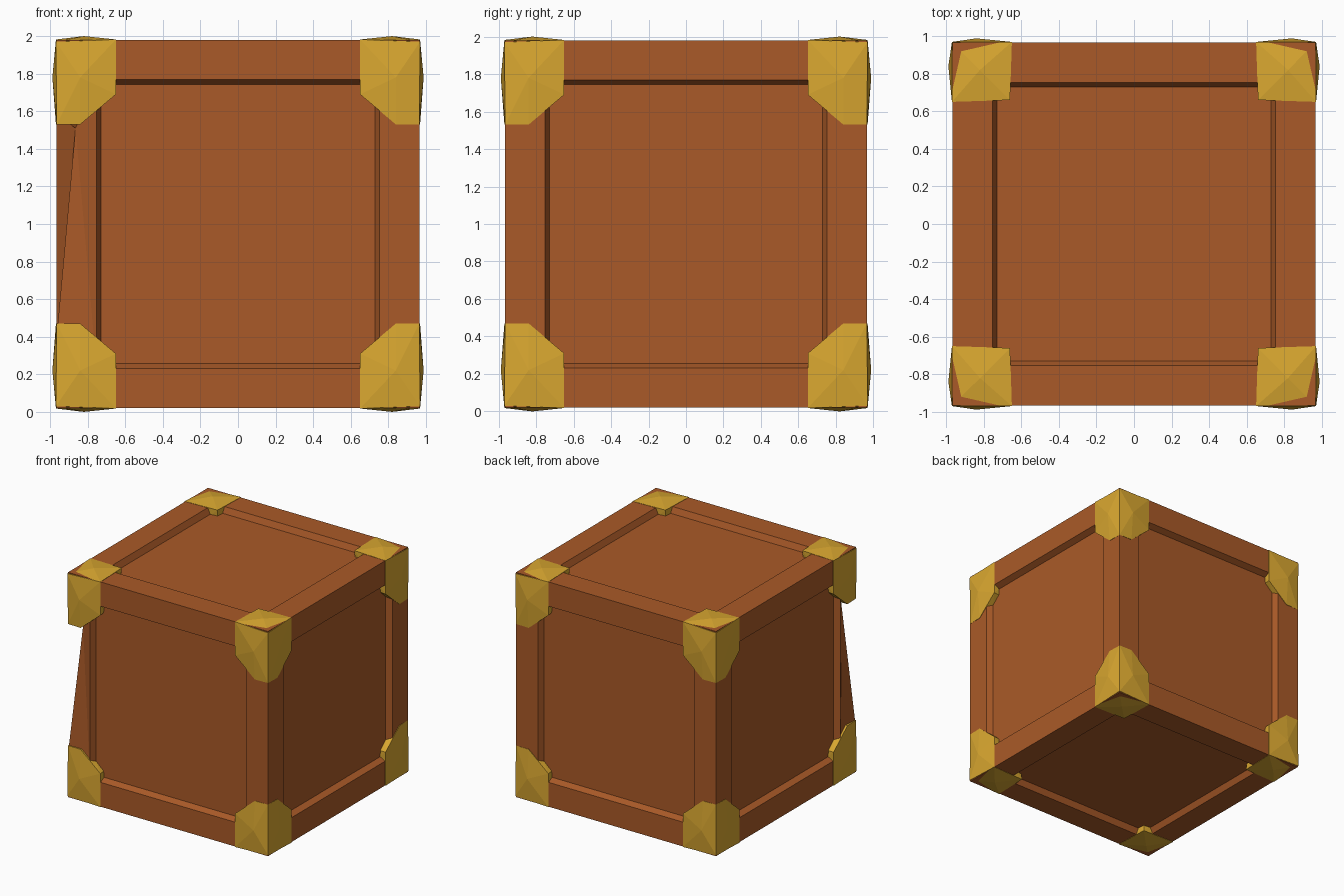
import bpy, bmesh
from mathutils import Vector

if "Cube" in bpy.data.objects:
    bpy.data.objects.remove(bpy.data.objects["Cube"])


def material(name, col):
    m = bpy.data.materials.new(name)
    m.diffuse_color = (*col, 1)
    m.use_nodes = True
    m.node_tree.nodes["Principled BSDF"].inputs["Base Color"].default_value = m.diffuse_color
    return m


wood = material("brown wood", (0.40, 0.102, 0.021))
gold = material("gold metal", (0.70, 0.39, 0.03))


def finish(bm, name, mat):
    bmesh.ops.recalc_face_normals(bm, faces=bm.faces)
    me = bpy.data.meshes.new(name)
    bm.to_mesh(me)
    bm.free()
    me.materials.append(mat)
    ob = bpy.data.objects.new(name, me)
    bpy.context.collection.objects.link(ob)
    return ob


# Crate body: cube with a sunken panel on every side
bm = bmesh.new()
bmesh.ops.create_cube(bm, size=2)
for v in bm.verts:
    v.co = Vector((v.co.x * 0.965, v.co.y * 0.965, 1 + v.co.z * 0.98))
sides = list(bm.faces)
bmesh.ops.inset_individual(bm, faces=sides, thickness=0.3, depth=0)
bmesh.ops.inset_individual(bm, faces=sides, thickness=0.035, depth=-0.05)

# Right side: worn lower rail slants down to the back
for v in bm.verts:
    if v.co.x > 0.85 and 0.5 < v.co.y < 0.7 and 0.2 < v.co.z < 0.5:
        v.co.y = 0.65
        v.co.z = 0.05 if v.co.x > 0.95 else 0.085

# Front left edge: broken away under the top corner guard
edge = next(e for e in bm.edges
            if all(v.co.x < -0.95 and v.co.y < -0.95 for v in e.verts))
low = min(edge.verts, key=lambda v: v.co.z)
e1, top = bmesh.utils.edge_split(edge, low, 0.77)
e2 = next(e for e in top.link_edges if low in e.verts)
e3, mid = bmesh.utils.edge_split(e2, low, 0.98)
e4 = next(e for e in mid.link_edges if low in e.verts)
e5, base = bmesh.utils.edge_split(e4, low, 0.3)
top.co = (-0.965, -0.965, 1.58)
mid.co = (-0.865, -0.90, 1.51)
base.co = (-0.96, -0.96, 0.46)
bmesh.ops.triangulate(bm, faces=bm.faces[:])
finish(bm, "crate_body", wood)

# Corner guards: bulging hulls with clipped rims, one per corner
half = [(0.65, 0.969, 0.018), (0.65, 0.969, 0.31), (0.84, 0.969, 0.47),
        (0.84, 0.988, 0.22)]
points = half + [(b, a, h) for a, b, h in half]
points += [(0.969, 0.969, 0.03), (0.965, 0.965, 0.47), (0.82, 0.82, 0.0),
           (0.66, 0.66, 0.017), (0.84, 0.84, 0.47), (0.68, 0.68, 0.31)]
for sx in (-1, 1):
    for sy in (-1, 1):
        for level in ("lower", "upper"):
            bm = bmesh.new()
            for a, b, h in points:
                bm.verts.new((sx * a, sy * b, h if level == "lower" else 2 - h))
            res = bmesh.ops.convex_hull(bm, input=bm.verts[:])
            loose = [v for v in bm.verts if not v.link_faces]
            bmesh.ops.delete(bm, geom=loose, context='VERTS')
            name = "%s_%s_%s_corner_guard" % (
                level, "front" if sy < 0 else "back", "left" if sx < 0 else "right")
            finish(bm, name, gold)
